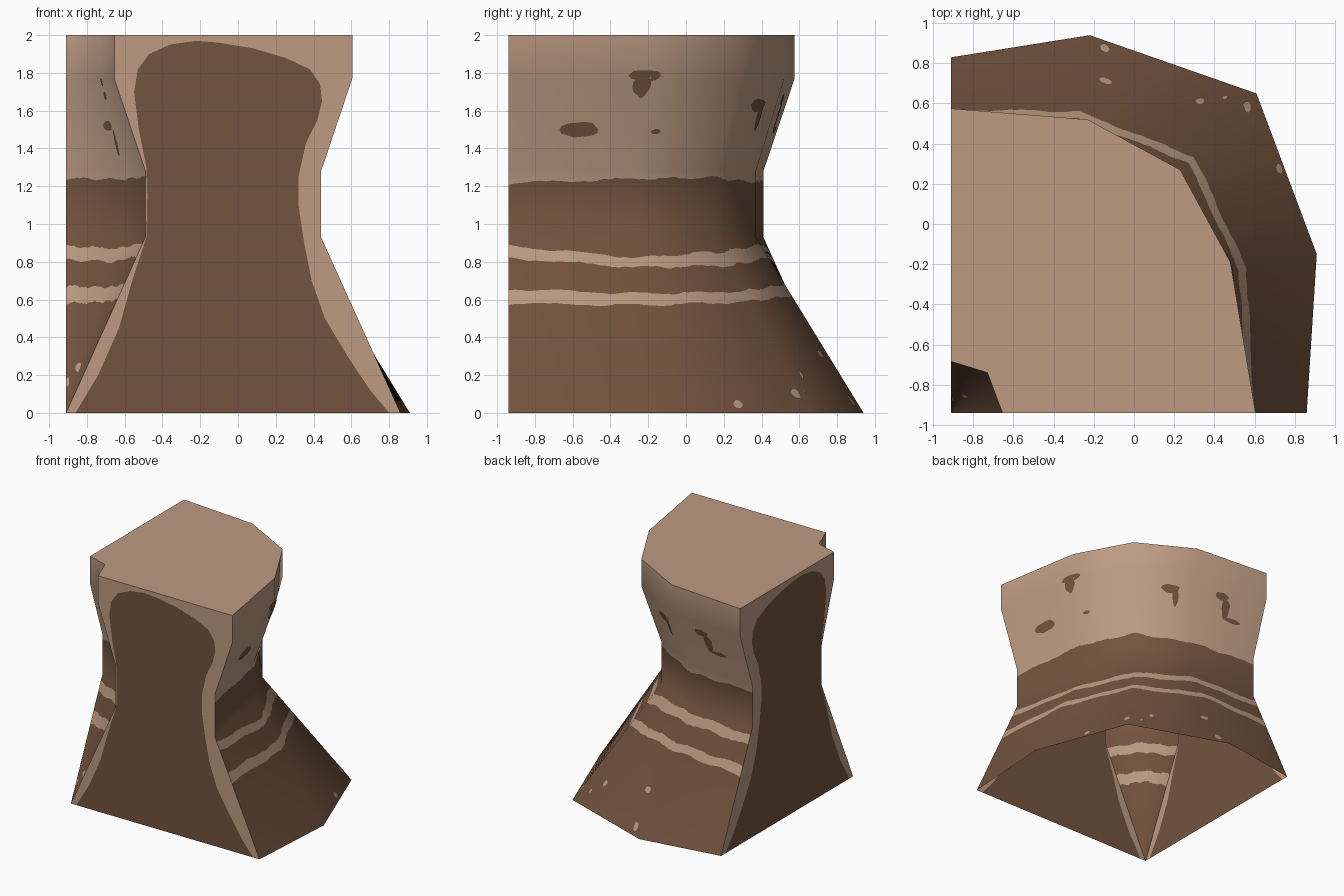
import bpy, math, random
from mathutils import Vector

if "Cube" in bpy.data.objects:
    bpy.data.objects.remove(bpy.data.objects["Cube"])

random.seed(4)

def material(name, rgb):
    m = bpy.data.materials.new(name)
    m.diffuse_color = (*rgb, 1)
    m.use_nodes = True
    m.node_tree.nodes["Principled BSDF"].inputs["Base Color"].default_value = m.diffuse_color
    return m

TAN = material("tan rock", (0.51, 0.33, 0.225))
BROWN = material("brown rock", (0.173, 0.087, 0.048))

def make(name, verts, faces, mats, normals=None):
    me = bpy.data.meshes.new(name)
    me.from_pydata([tuple(v) for v in verts], [], faces)
    me.materials.append(TAN)
    me.materials.append(BROWN)
    for p, m in zip(me.polygons, mats):
        p.material_index = m
    if normals:
        me.shade_smooth()
        me.normals_split_custom_set_from_vertices([tuple(n) for n in normals])
    else:
        me.shade_flat()
    ob = bpy.data.objects.new(name, me)
    bpy.context.collection.objects.link(ob)
    return ob

def lerp_table(table, t):
    for (a, p), (b, q) in zip(table, table[1:]):
        if t <= b:
            return p + (q - p) * max(0, t - a) / (b - a)
    return table[-1][1]

# Vertical profile shared by everything: base, waist, waist, shoulder, top
LEVELS = [0, 0.93, 1.28, 1.77, 2.0]
PICK = [0, 1, 1, 2, 2]

class Wall:
    """Curved wall given by columns of (base, waist, top) plan points."""
    def __init__(self, cols, side):
        self.P = [[Vector((*c[PICK[k]], LEVELS[k])) for k in range(5)] for c in cols]
        n = len(cols)
        self.N = [[Vector() for _ in range(5)] for _ in cols]
        for i in range(n - 1):
            for k in range(4):
                P = self.P
                nor = (P[i+1][k+1] - P[i][k]).cross(P[i][k+1] - P[i+1][k]) * side
                for a in (i, i + 1):
                    for b in (k, k + 1):
                        self.N[a][b] += nor
        for col in self.N:
            for v in col:
                v.normalize()
        self.n, self.side = n, side

    def at(self, u, z):
        i = min(max(int(u), 0), self.n - 2)
        k = max(j for j in range(4) if LEVELS[j] <= z + 1e-9)
        f, g = u - i, (z - LEVELS[k]) / (LEVELS[k+1] - LEVELS[k])
        mix = lambda T: (T[i][k].lerp(T[i+1][k], f)).lerp(T[i][k+1].lerp(T[i+1][k+1], f), g)
        return mix(self.P), mix(self.N).normalized()

    def build(self, name, stripes, step=20):
        # rows follow the wavy strata lines
        rows, mats, nu = [], [1, 0, 1, 0, 1, 1, 0, 0, 0], (self.n - 1) * step + 1
        for r in [0, *stripes[:4], 0.93, stripes[4], 1.28, 1.77, 2.0]:
            if isinstance(r, list):
                t = list(enumerate(r))
                rows.append([lerp_table(t, j / step) + 0.006 * math.sin(j * 0.55 + 9 * r[0])
                             + random.uniform(-.004, .004) for j in range(nu)])
            else:
                rows.append([r] * nu)
        pts = [self.at(j / step, row[j]) for row in rows for j in range(nu)]
        faces, fm = [], []
        for k in range(len(rows) - 1):
            for j in range(nu - 1):
                a = k * nu + j
                q = (a, a + 1, a + nu + 1, a + nu)
                faces.append(q if self.side > 0 else q[::-1])
                fm.append(mats[k])
        make(name, [p for p, _ in pts], faces, fm, [n for _, n in pts])

    def patches(self, name, blobs, mat):
        # thin blotches lying on the wall: (u, z, half width in u, half height, taper)
        V, N, F = [], [], []
        for u, z, w, h, taper in blobs:
            s, m = len(V), 14
            for j in range(m):
                a = 2 * math.pi * j / m
                rr = random.uniform(0.88, 1.1)
                c, d = math.cos(a) * rr, math.sin(a) * rr
                uu = u + w * c * (1 + taper * d)
                p, n = self.at(min(max(uu, 0), self.n - 1), max(z + h * d, 0.003))
                V.append(p + n * 0.004)
                N.append(n)
            p, n = self.at(u, z)
            V.append(p + n * 0.004)
            N.append(n)
            for j in range(m):
                f = (s + j, s + (j + 1) % m, s + m)
                F.append(f if self.side > 0 else f[::-1])
        make(name, V, F, [mat] * len(F), N)

# Outer curved cliff wall
outer_cols = [((-.91, .83), (-.91, .41), (-.91, .575)),
              ((-.22, .94), (-.30, .37), (-.23, .52)),
              ((.61, .65), (.12, .155), (.23, .27)),
              ((.91, -.15), (.34, -.27), (.48, -.19)),
              ((.86, -.94), (.44, -.94), (.605, -.94))]
outer = Wall(outer_cols, -1)
outer.build("outer_wall", [[.58, .62, .59, .57, .58], [.65, .68, .645, .63, .655],
                           [.80, .82, .78, .77, .82], [.87, .89, .855, .82, .885],
                           [1.23, 1.22, 1.245, 1.24, 1.215]])
outer.patches("outer_dark_blotches",
              [(3.47, 1.5, .14, .042, 0), (3.02, 1.785, .13, .03, .2), (3.05, 1.72, .07, .05, .5),
               (2.83, 1.49, .06, .014, 0), (1.42, 1.63, .14, .035, .2), (1.33, 1.56, .05, .07, .3),
               (.62, 1.66, .10, .03, 0), (.55, 1.57, .06, .08, .3), (.42, 1.5, .13, .018, 0)], 1)
outer.patches("outer_pale_spots",
              [(1.1, .06, .03, .03, 0), (1.15, .31, .045, .022, 0), (1.76, .2, .025, .022, 0),
               (1.87, .11, .012, .015, 0), (2.02, .1, .035, .024, 0), (2.45, .045, .03, .022, 0)], 0)

# Small inner wall, hollowed to a point at the foot
inner_cols = [((-.91, -.938), (-.91, -.52), (-.91, -.685)),
              ((-.909, -.939), (-.62, -.63), (-.73, -.74)),
              ((-.908, -.94), (-.49, -.94), (-.655, -.94))]
inner = Wall(inner_cols, 1)
inner.build("inner_wall", [[.58, .585, .60], [.67, .665, .68], [.81, .80, .83],
                           [.885, .87, .90], [1.24, 1.235, 1.25]])
inner.patches("inner_dark_blotches", [(1.1, 1.75, .06, .02, 0), (1.1, 1.68, .08, .02, 0),
                                      (.95, 1.52, .12, .025, 0), (1.1, 1.43, .05, .07, 0)], 1)
inner.patches("inner_pale_spots", [(.9, .24, .2, .025, 0), (.2, .16, .15, .025, 0)], 0)

# Two end faces: tan rim around a brown core, split row by row
RIM_L = [(0, -.91), (.93, -.49), (1.28, -.49), (1.77, -.655), (2, -.655)]
RIM_R = [(0, .86), (.93, .44), (1.28, .44), (1.77, .605), (2, .605)]
CORE_L = [(0, -.86), (.2, -.74), (.45, -.63), (.7, -.56), (.93, -.485), (1.15, -.48), (1.3, -.485),
          (1.5, -.525), (1.7, -.55), (1.82, -.53), (1.9, -.47), (1.95, -.36), (1.97, -.22)]
CORE_R = [(0, .8), (.12, .7), (.3, .58), (.5, .46), (.7, .39), (.9, .35), (1.1, .32), (1.25, .32),
          (1.43, .36), (1.55, .42), (1.65, .445), (1.74, .435), (1.82, .38), (1.88, .25),
          (1.93, .08), (1.96, -.1), (1.97, -.22)]
zs = sorted({z for t in (RIM_L, RIM_R, CORE_L, CORE_R) for z, _ in t})

def end_face(name, place, flip):
    V, F, M = [], [], []
    for z in zs:
        for t in (RIM_L, CORE_L, CORE_R, RIM_R):
            V.append(place(lerp_table(t, z), z))
    for k in range(len(zs) - 1):
        for c in range(3):
            a = 4 * k + c
            if c == 1 and zs[k] >= 1.97:
                continue
            q = (a, a + 1, a + 5, a + 4)
            F.append(q[::-1] if flip else q)
            M.append(1 if c == 1 else 0)
    make(name, V, F, M)

end_face("front_end_face", lambda s, z: (s, -.94, z), False)
end_face("left_end_face", lambda s, z: (-.91, s - .03, z), True)

# Flat top (the underside is left open)
rim = [c[2] for c in reversed(outer_cols)] + [c[2] for c in inner_cols]
make("top", [(x, y, 2.0) for x, y in rim], [tuple(range(len(rim)))], [0])
